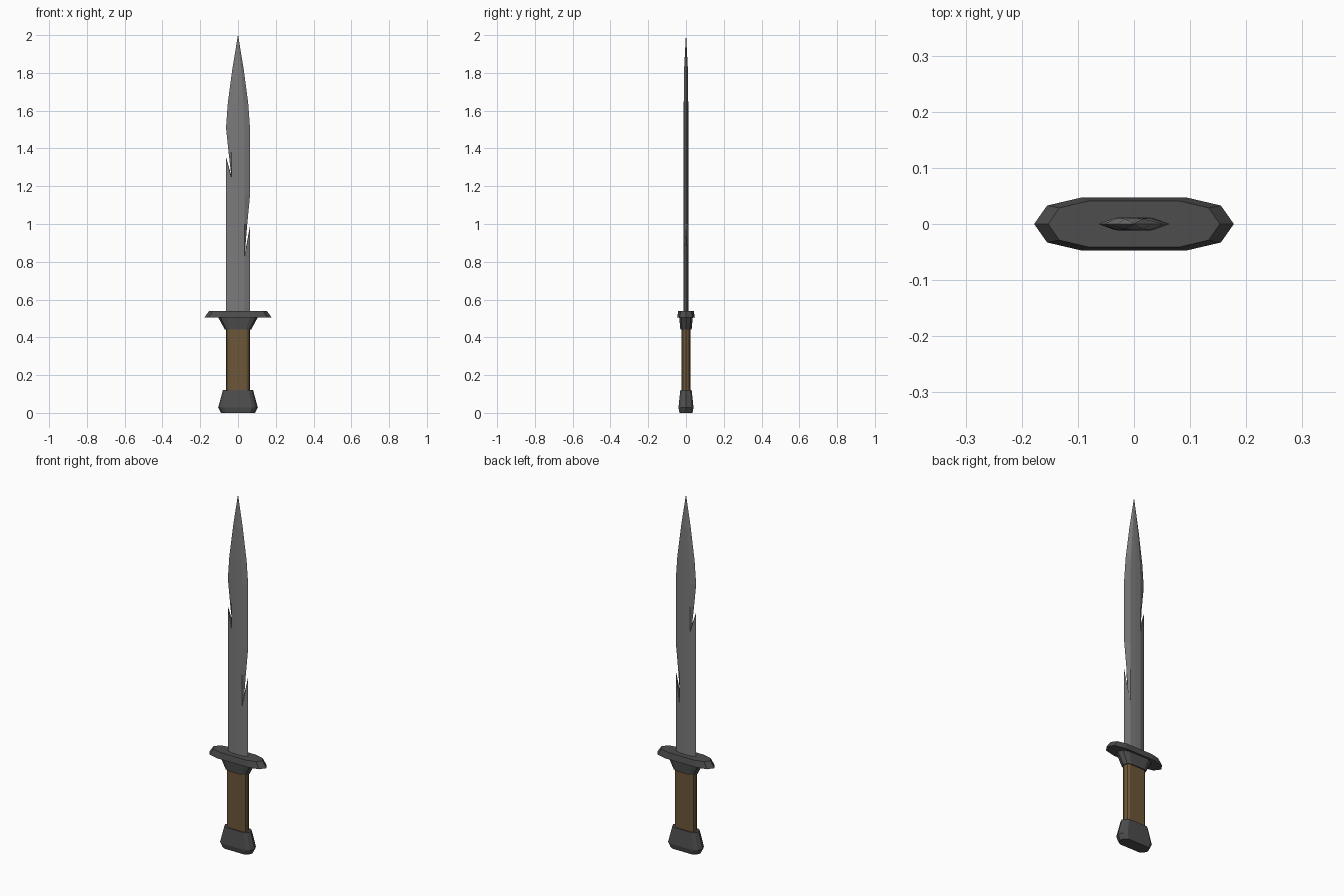
import bpy

if "Cube" in bpy.data.objects:
    bpy.data.objects.remove(bpy.data.objects["Cube"])


def material(name, rgb):
    m = bpy.data.materials.new(name)
    m.diffuse_color = (*rgb, 1)
    m.use_nodes = True
    m.node_tree.nodes["Principled BSDF"].inputs["Base Color"].default_value = m.diffuse_color
    return m


def loft(name, rings, mat=None):
    """Skin a list of equal-length rings and cap both ends."""
    n = len(rings[0])
    verts = [p for r in rings for p in r]
    faces = [(k * n + i, k * n + (i + 1) % n, (k + 1) * n + (i + 1) % n, (k + 1) * n + i)
             for k in range(len(rings) - 1) for i in range(n)]
    faces.append(tuple(reversed(range(n))))
    faces.append(tuple(range(len(verts) - n, len(verts))))
    me = bpy.data.meshes.new(name)
    me.from_pydata(verts, [], faces)
    me.validate()
    ob = bpy.data.objects.new(name, me)
    bpy.context.collection.objects.link(ob)
    if mat:
        me.materials.append(mat)
    return ob


def decagon(hx, hy, z, corner, flat):
    """Ten-sided ring: side points, chamfer corners and long flats."""
    q = [(1, 0), (corner, 0.7), (flat, 1), (-flat, 1), (-corner, 0.7)]
    q += [(-x, -y) for x, y in q]
    return [(x * hx, y * hy, z) for x, y in q]


def stack(name, levels, corner, flat, mat):
    return loft(name, [decagon(hx, hy, z, corner, flat) for z, hx, hy in levels], mat)


iron = material("dark_iron", (0.075, 0.075, 0.075))
leather = material("brown_grip", (0.15, 0.095, 0.04))
steel = material("steel", (0.2, 0.2, 0.2))

# Pommel, grip and the two-tier guard
stack("pommel", [(0, 0.09, 0.034), (0.028, 0.105, 0.04), (0.12, 0.08, 0.03)],
      0.88, 0.7, iron)
stack("grip", [(0.11, 0.0635, 0.024), (0.45, 0.0635, 0.024)], 0.9, 0.72, leather)
stack("guard_collar", [(0.442, 0.07, 0.03), (0.506, 0.105, 0.036)], 0.88, 0.6, iron)
stack("guard", [(0.505, 0.178, 0.047), (0.54, 0.153, 0.041)], 0.87, 0.53, iron)

# Blade: rows of (spine z, half width, thickness, left edge, right edge);
# an edge override (x, z) forms the nicks
W, T = 0.0635, 0.012
rows = [
    (0.53, W, T, None, None),
    (0.82, W, T, None, (W, 0.99)),
    (0.83, W, T, None, (0.035, 0.83)),
    (1.00, W, T, None, (0.049, 1.0)),
    (1.15, W, T, None, None),
    (1.24, W, T, (-W, 1.355), None),
    (1.25, W, T, (-0.035, 1.25), None),
    (1.38, W, T, (-0.05, 1.38), None),
    (1.51, W, T, None, None),
    (1.64, 0.054, T, None, None),
    (1.82, 0.030, 0.010, None, None),
    (2.00, 0.0005, 0.0005, None, None),
]


def blade_ring(z, w, t, left, right):
    lx, lz = left or (-w, z)
    rx, rz = right or (w, z)
    b, s = w * 0.53, t * 0.92
    return [(rx, 0, rz), (b, s, z), (0, t, z), (-b, s, z),
            (lx, 0, lz), (-b, -s, z), (0, -t, z), (b, -s, z)]


loft("blade", [blade_ring(*r) for r in rows], steel)
